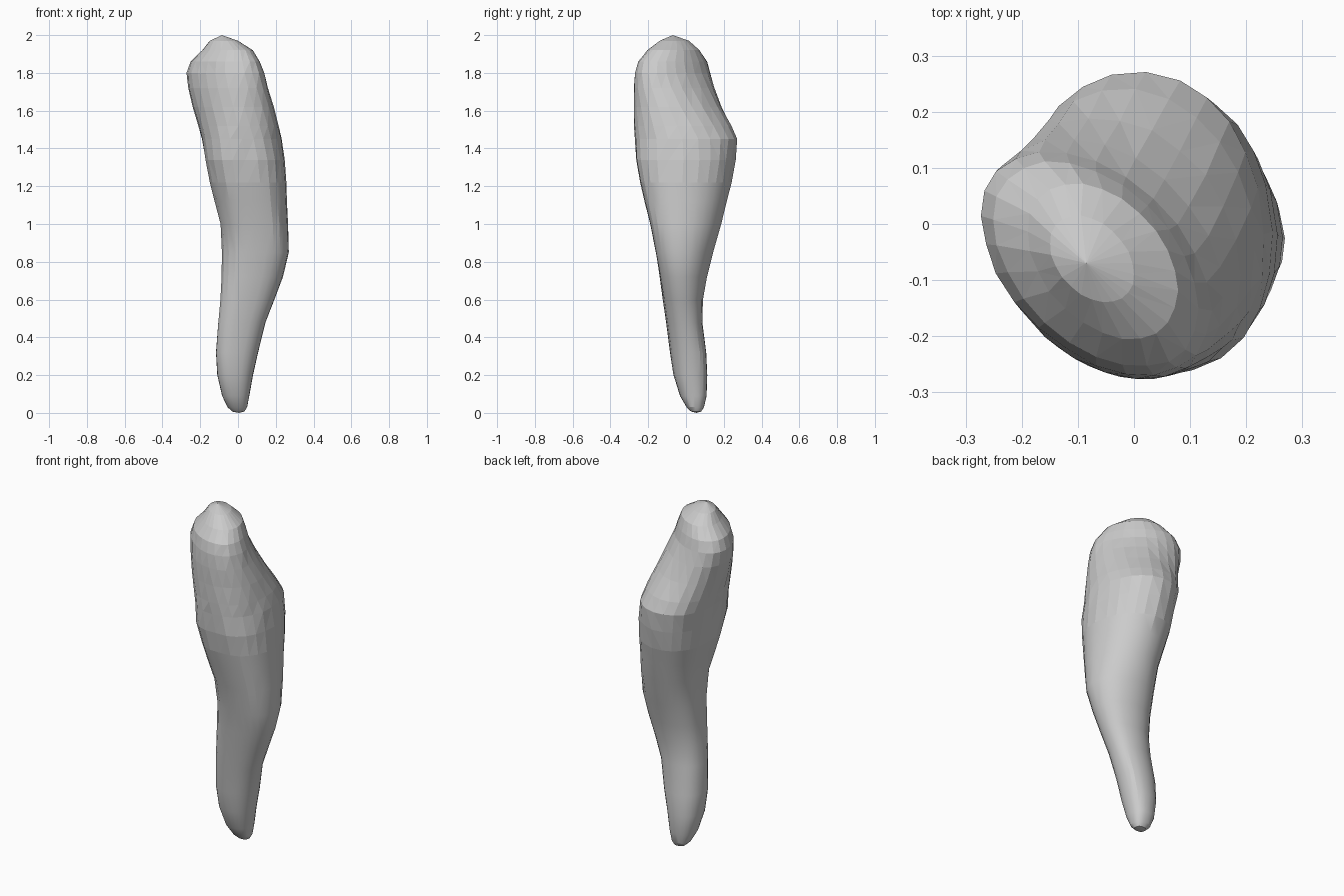
import bpy, bmesh, math, random

if "Cube" in bpy.data.objects:
    bpy.data.objects.remove(bpy.data.objects["Cube"])

random.seed(4)
SEG = 24

# z, x min, x max, y min, y max, diagonal skew of the oval section
ROOT = [
    (0.007, -0.03, 0.034, 0.027, 0.08, 0.0),
    (0.03, -0.055, 0.048, 0.003, 0.095, 0.0),
    (0.09, -0.084, 0.06, -0.032, 0.109, 0.05),
    (0.20, -0.109, 0.08, -0.066, 0.113, 0.1),
    (0.32, -0.115, 0.108, -0.083, 0.108, 0.15),
    (0.48, -0.102, 0.148, -0.103, 0.087, 0.12),
    (0.60, -0.09, 0.195, -0.12, 0.09, 0.08),
    (0.72, -0.085, 0.238, -0.138, 0.111, 0.0),
    (0.85, -0.085, 0.269, -0.16, 0.144, -0.08),
    (1.00, -0.092, 0.265, -0.19, 0.187, -0.08),
    (1.12, -0.123, 0.259, -0.22, 0.216, -0.06),
]
NECK = (1.22, -0.148, 0.256, -0.243, 0.242, -0.05)
CROWN = [
    (1.34, -0.17, 0.248, -0.264, 0.262, -0.03),
    (1.45, -0.19, 0.233, -0.273, 0.273, -0.05),
    (1.52, -0.21, 0.216, -0.275, 0.24, -0.1),
    (1.62, -0.24, 0.19, -0.275, 0.19, -0.2),
    (1.72, -0.264, 0.16, -0.275, 0.153, -0.33),
    (1.80, -0.272, 0.137, -0.27, 0.13, -0.42),
    (1.86, -0.25, 0.115, -0.255, 0.112, -0.43),
    (1.92, -0.19, 0.078, -0.205, 0.073, -0.38),
    (1.97, -0.15, 0.0, -0.14, 0.015, -0.35),
]


def fuller(v, power):
    return math.copysign(abs(v) ** power, v)


def ring(bm, level, wobble):
    # Squarish sheared oval touching the four limits,
    # fuller at the front left and flattened at the back right
    z, x0, x1, y0, y1, skew = level
    phase = math.acos(skew)
    blend = min(1, max(0, (1.65 - z) / 0.3))
    power = 1 - 0.14 * blend
    lean = 0.07 * blend * min(1, z / 0.6)
    verts = []
    for i in range(SEG):
        t = 2 * math.pi * i / SEG
        u = fuller(math.cos(t), power)
        v = fuller(math.cos(t - phase), power)
        k = 1 + random.uniform(-wobble, wobble)
        if u * v > 0:
            k -= math.copysign(lean * min(1, 2 * u * v), u)
        verts.append(bm.verts.new((
            (x0 + x1) / 2 + (x1 - x0) / 2 * u * k,
            (y0 + y1) / 2 + (y1 - y0) / 2 * v * k, z)))
    return verts


def loft(name, levels, tip, tip_at_start, wobble):
    bm = bmesh.new()
    rings = [ring(bm, lv, 0 if lv is NECK else wobble) for lv in levels]
    for a, b in zip(rings, rings[1:]):
        for i in range(SEG):
            j = (i + 1) % SEG
            bm.faces.new((a[i], a[j], b[j], b[i]))
    end = rings[0] if tip_at_start else rings[-1]
    point = bm.verts.new(tip)
    for i in range(SEG):
        bm.faces.new((end[i], end[(i + 1) % SEG], point))
    bmesh.ops.triangulate(bm, faces=bm.faces[:])
    bmesh.ops.recalc_face_normals(bm, faces=bm.faces[:])
    # The neck is open, so make sure the shell faces outward
    if bm.calc_volume(signed=True) < 0:
        bmesh.ops.reverse_faces(bm, faces=bm.faces[:])
    mesh = bpy.data.meshes.new(name)
    bm.to_mesh(mesh)
    bm.free()
    obj = bpy.data.objects.new(name, mesh)
    bpy.context.collection.objects.link(obj)
    return obj


# Long curved root with a rounded tip
root = loft("tooth_root", ROOT + [NECK], (0.005, 0.055, 0.0), True, 0.0)
bpy.context.view_layer.objects.active = root
root.select_set(True)
bpy.ops.object.shade_smooth_by_angle(angle=math.radians(20))

# Faceted crown, sloping up from the bulge at the back to the biting edge
loft("tooth_crown", [NECK] + CROWN, (-0.085, -0.07, 2.0), False, 0.01)
